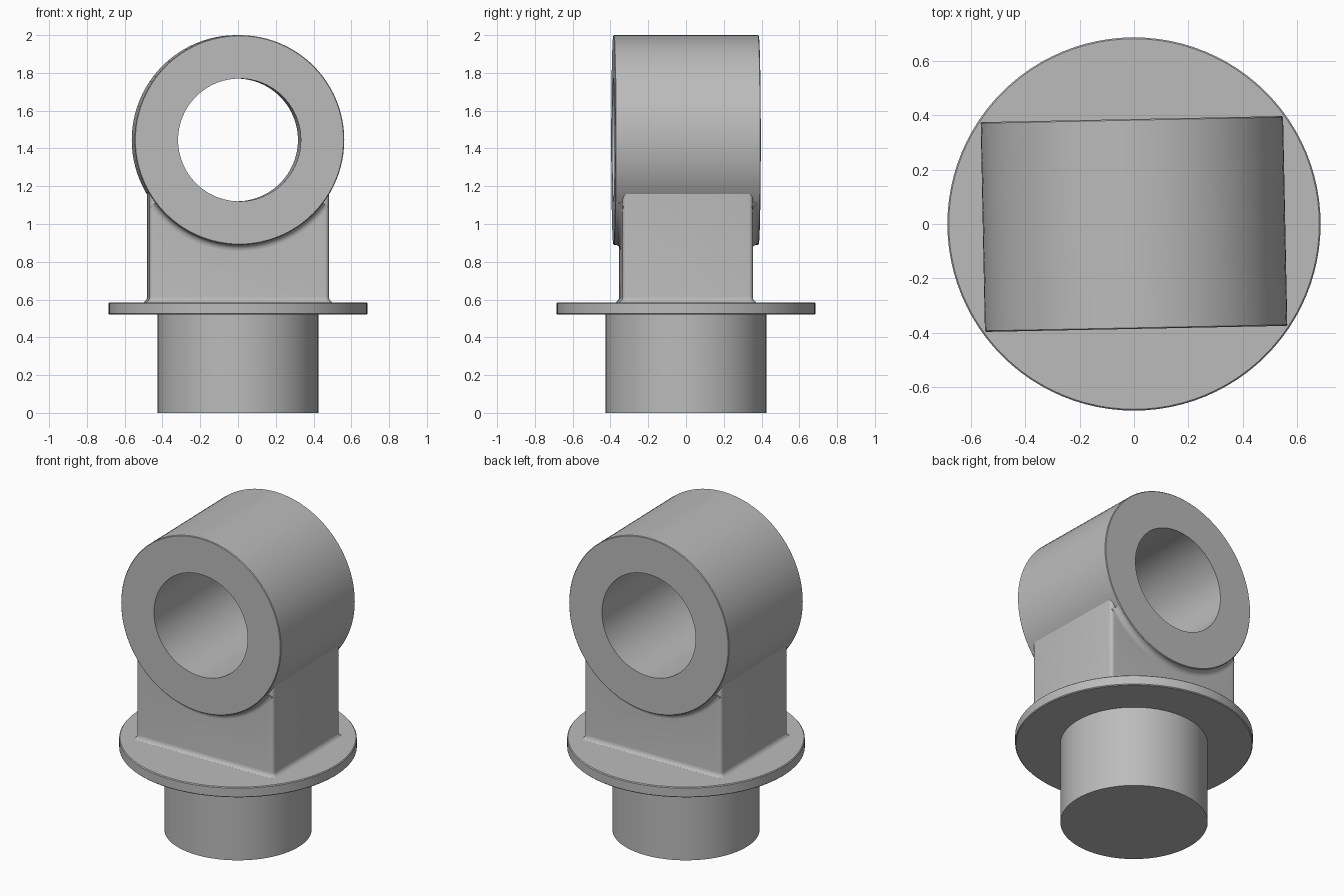
import bpy, bmesh
from math import radians, pi, sin, cos
from mathutils import Matrix

cube = bpy.data.objects.get("Cube")
if cube:
    bpy.data.objects.remove(cube, do_unlink=True)

grey = bpy.data.materials.new("plain_grey")
grey.use_nodes = True
grey.diffuse_color = (0.5, 0.5, 0.5, 1)
grey.node_tree.nodes["Principled BSDF"].inputs["Base Color"].default_value = (0.5, 0.5, 0.5, 1)

TURN = Matrix.Rotation(radians(1.15), 4, "Z")     # slight twist of the upper part
EYE_Z, EYE_R, BORE_R, EYE_HALF = 1.445, 0.555, 0.325, 0.385
BLOCK_X, BLOCK_Y, FLANGE_TOP = 0.475, 0.345, 0.585
# Maps the lathe axis (z) onto the horizontal axis of the eye
EYE_FRAME = TURN @ Matrix.Translation((0, 0, EYE_Z)) @ Matrix.Rotation(radians(90), 4, "X")


def finish(name, bm, frame=Matrix()):
    bmesh.ops.remove_doubles(bm, verts=bm.verts, dist=0.0001)
    bmesh.ops.transform(bm, matrix=frame, verts=bm.verts)
    bmesh.ops.recalc_face_normals(bm, faces=bm.faces)
    mesh = bpy.data.meshes.new(name)
    bm.to_mesh(mesh)
    bm.free()
    obj = bpy.data.objects.new(name, mesh)
    bpy.context.collection.objects.link(obj)
    mesh.materials.append(grey)
    return obj


def smooth(obj):
    bpy.ops.object.select_all(action="DESELECT")
    obj.select_set(True)
    bpy.context.view_layer.objects.active = obj
    bpy.ops.object.shade_smooth_by_angle(angle=radians(30))


def lathe(name, profile, frame=Matrix(), closed=False, start=0, sweep=2 * pi, steps=96):
    """Turn (radius, height) points around z."""
    bm = bmesh.new()
    verts = [bm.verts.new((r * cos(start), r * sin(start), z)) for r, z in profile]
    pairs = list(zip(verts, verts[1:]))
    if closed:
        pairs.append((verts[-1], verts[0]))
    edges = [bm.edges.new(p) for p in pairs]
    bmesh.ops.spin(bm, geom=verts + edges, axis=(0, 0, 1), cent=(0, 0, 0),
                   angle=sweep, steps=steps)
    bmesh.ops.remove_doubles(bm, verts=bm.verts, dist=0.0001)
    bmesh.ops.holes_fill(bm, edges=[e for e in bm.edges if e.is_boundary])
    return finish(name, bm, frame)


def rounded_rectangle(hx, hy, r, n=5):
    points = []
    for k, (sx, sy) in enumerate([(1, 1), (-1, 1), (-1, -1), (1, -1)]):
        for i in range(n + 1):
            a = (k + i / n) * pi / 2
            points.append((sx * (hx - r) + r * cos(a), sy * (hy - r) + r * sin(a)))
    return points


# Round stem and flange
smooth(lathe("stem", [(0, 0), (0.425, 0), (0.425, 0.54), (0, 0.54)]))
smooth(lathe("flange", [(0, 0.52), (0.68, 0.52), (0.685, 0.525), (0.685, 0.58),
                        (0.68, FLANGE_TOP), (0, FLANGE_TOP)]))

# Horizontal eye with its through bore
smooth(lathe("eye_ring", [(BORE_R, -EYE_HALF), (EYE_R - 0.004, -EYE_HALF),
                          (EYE_R, 0.004 - EYE_HALF), (EYE_R, EYE_HALF - 0.004),
                          (EYE_R - 0.004, EYE_HALF), (BORE_R, EYE_HALF)],
             EYE_FRAME, closed=True))

# Neck block, flaring into the flange
FLARE = 0.035
levels = [(FLARE * (1 - sin(a)), FLANGE_TOP - 0.005 + FLARE * (1 - cos(a)))
          for a in [i * pi / 12 for i in range(7)]]
levels.append((0, EYE_Z - 0.25))
bm = bmesh.new()
rings = [[bm.verts.new((x, y, z))
          for x, y in rounded_rectangle(BLOCK_X + out, BLOCK_Y + out, 0.022 + out)]
         for out, z in levels]
for low, high in zip(rings, rings[1:]):
    for i in range(len(low)):
        j = (i + 1) % len(low)
        bm.faces.new((low[i], low[j], high[j], high[i]))
bm.faces.new(rings[0])
bm.faces.new(rings[-1])
block = finish("neck_block", bm, TURN)

# Seat the block inside the wall of the eye
cutter = lathe("bore_cutter", [(0, -0.6), (0.5, -0.6), (0.5, 0.6), (0, 0.6)], EYE_FRAME)
cutter.hide_render = True
cutter.hide_viewport = True
cut = block.modifiers.new("bore", "BOOLEAN")
cut.operation = "DIFFERENCE"
cut.solver = "EXACT"
cut.object = cutter
smooth(block)

# Fillets where the eye overhangs the front and back of the block
F = 0.032
half_angle = radians(53)
curve = [(EYE_R + F * (1 - cos(a)), BLOCK_Y + F * (1 - sin(a)))
         for a in [i * pi / 12 for i in range(7)]]
section = [(EYE_R - 0.01, BLOCK_Y - 0.01), (EYE_R - 0.01, BLOCK_Y + F)] + curve
section.append((EYE_R + F, BLOCK_Y - 0.01))
for name, side in (("front_fillet", 1), ("back_fillet", -1)):
    smooth(lathe(name, [(r, side * z) for r, z in section], EYE_FRAME, closed=True,
                 start=-pi / 2 - half_angle, sweep=2 * half_angle, steps=40))
